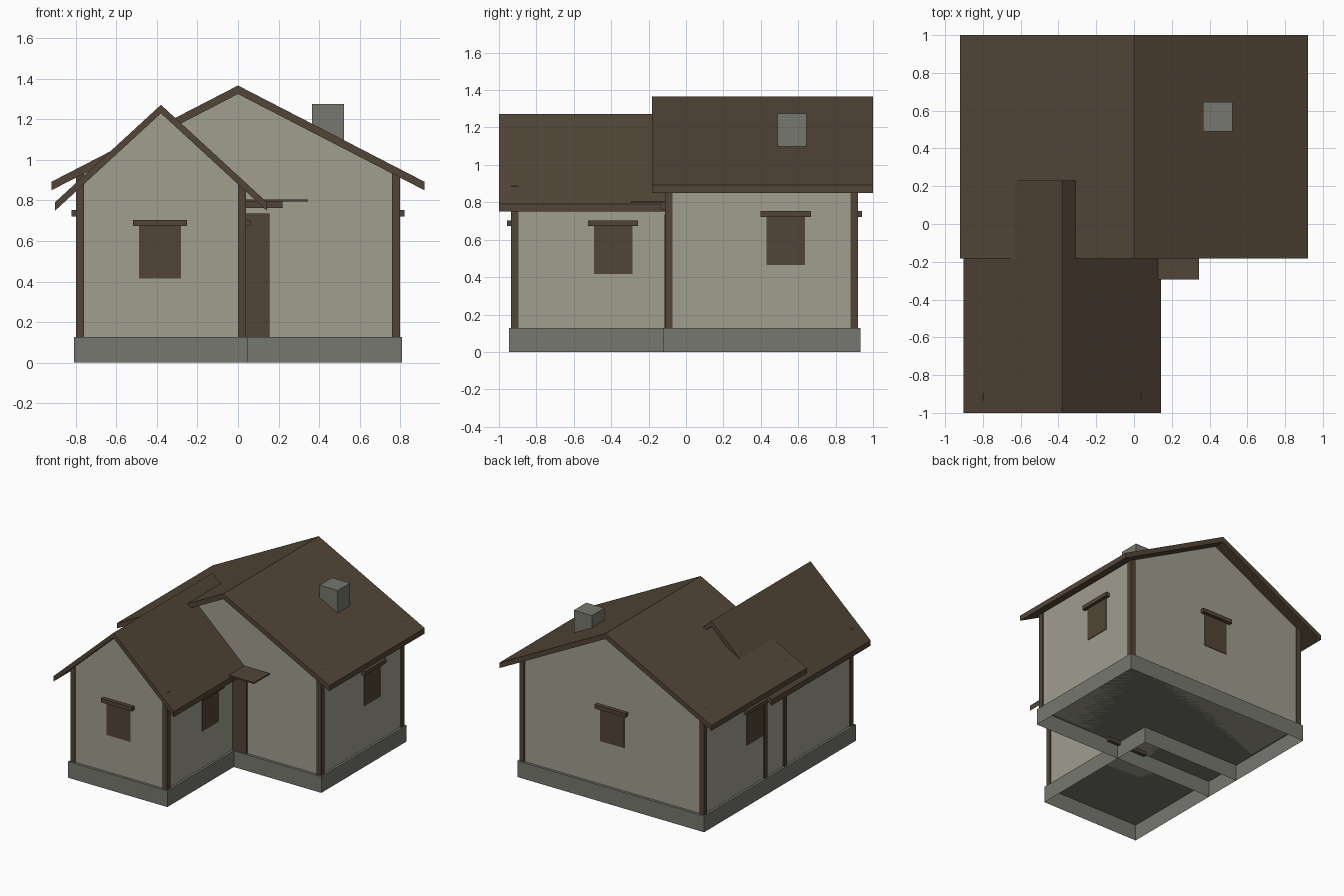
import bpy
import bmesh
from mathutils import Vector

cube = bpy.data.objects.get("Cube")
if cube:
    bpy.data.objects.remove(cube, do_unlink=True)


def material(name, rgb):
    m = bpy.data.materials.new(name)
    m.use_nodes = True
    m.diffuse_color = (*rgb, 1)
    m.node_tree.nodes["Principled BSDF"].inputs["Base Color"].default_value = (*rgb, 1)
    return m


PLASTER = material("plaster", (0.352, 0.342, 0.275))
STONE = material("stone", (0.181, 0.184, 0.156))
WOOD = material("dark wood", (0.084, 0.060, 0.038))


def finish(name, bm, mat):
    bmesh.ops.recalc_face_normals(bm, faces=bm.faces)
    mesh = bpy.data.meshes.new(name)
    bm.to_mesh(mesh)
    bm.free()
    mesh.materials.append(mat)
    obj = bpy.data.objects.new(name, mesh)
    bpy.context.collection.objects.link(obj)
    return obj


def extrude_profile(name, profile, y0, y1, mat):
    """Closed x-z outline extruded along y."""
    bm = bmesh.new()
    face = bm.faces.new([bm.verts.new((x, y0, z)) for x, z in profile])
    ext = bmesh.ops.extrude_face_region(bm, geom=[face])
    moved = [v for v in ext["geom"] if isinstance(v, bmesh.types.BMVert)]
    bmesh.ops.translate(bm, verts=moved, vec=(0, y1 - y0, 0))
    return finish(name, bm, mat)


def box(name, xs, ys, zs, mat, open_bottom=False):
    bm = bmesh.new()
    bmesh.ops.create_cube(bm, size=1)
    for v in bm.verts:
        v.co = Vector([(a + b) / 2 + c * (b - a)
                       for c, (a, b) in zip(v.co, (xs, ys, zs))])
    if open_bottom:
        bm.normal_update()
        low = [f for f in bm.faces if f.normal.z < -0.9]
        bmesh.ops.delete(bm, geom=low, context='FACES')
    return finish(name, bm, mat)


FLOOR = 0.127
THICK = 0.042
POST = 0.04


def house_block(name, xs, ys, ridge, slope, eave, roof_ys, post_top):
    """Footing, gabled walls, corner posts and roof of one volume."""
    (x0, x1), (y0, y1) = xs, ys
    mid = (x0 + x1) / 2
    box(name + "_foundation", (x0 - .01, x1 + .01), (y0 - .012, y1 + .012),
        (0, FLOOR), STONE, open_bottom=True)

    # Walls sit slightly inside the posts and rise to the underside of the roof
    half = (x1 - x0) / 2 - .008
    under = ridge - THICK
    side = under - half * slope
    extrude_profile(name + "_walls",
                    [(mid - half, FLOOR), (mid + half, FLOOR), (mid + half, side),
                     (mid, under), (mid - half, side)],
                    y0 + .008, y1 - .008, PLASTER)

    for xn, px in (("right", x0), ("left", x1 - POST)):
        for yn, py in (("front", y0), ("back", y1 - POST)):
            box(f"{name}_{yn}_{xn}_post", (px, px + POST), (py, py + POST),
                (FLOOR, post_top), WOOD)

    low = ridge - eave * slope
    extrude_profile(name + "_roof",
                    [(mid - eave, low), (mid, ridge), (mid + eave, low),
                     (mid + eave, low - THICK), (mid, under), (mid - eave, low - THICK)],
                    *roof_ys, WOOD)


house_block("main", (-.8, .8), (-.112, .92), 1.367, .516, .92, (-.183, 1), .955)
house_block("wing", (-.8, .04), (-.935, .17), 1.272, .92, .522, (-1, .23), .888)


def window(name, x, y, z, normal):
    """Shutter plate and lintel; x, y lie on the outer post plane."""
    nx, ny = normal

    def span(half, back, out):
        res = []
        for c, n in ((x, nx), (y, ny)):
            res.append(tuple(sorted((c + n * back, c + n * out))) if n
                       else (c - half, c + half))
        return res

    box(name + "_shutter", *span(.103, -.012, -.003), (z, z + .26), WOOD)
    box(name + "_lintel", *span(.134, -.012, .022), (z + .257, z + .288), WOOD)


window("wing_front_window", -.385, -.935, .416, (0, -1))
window("wing_left_window", .04, -.39, .416, (1, 0))
window("main_left_window", .8, .533, .465, (1, 0))
window("main_right_window", -.8, .28, .465, (-1, 0))
window("main_back_window", 0, .92, .465, (0, 1))

# Entrance in the corner between the two volumes
box("front_door", (-.19, .155), (-.116, -.09), (.1, .735), WOOD)
box("door_lintel", (-.255, .22), (-.14, -.1), (.762, .797), WOOD)
box("door_canopy", (-.38, .345), (-.295, -.1), (.795, .806), WOOD)

# Chimney on the left slope
box("chimney", (.365, .522), (.49, .645), (1.0, 1.275), STONE)
